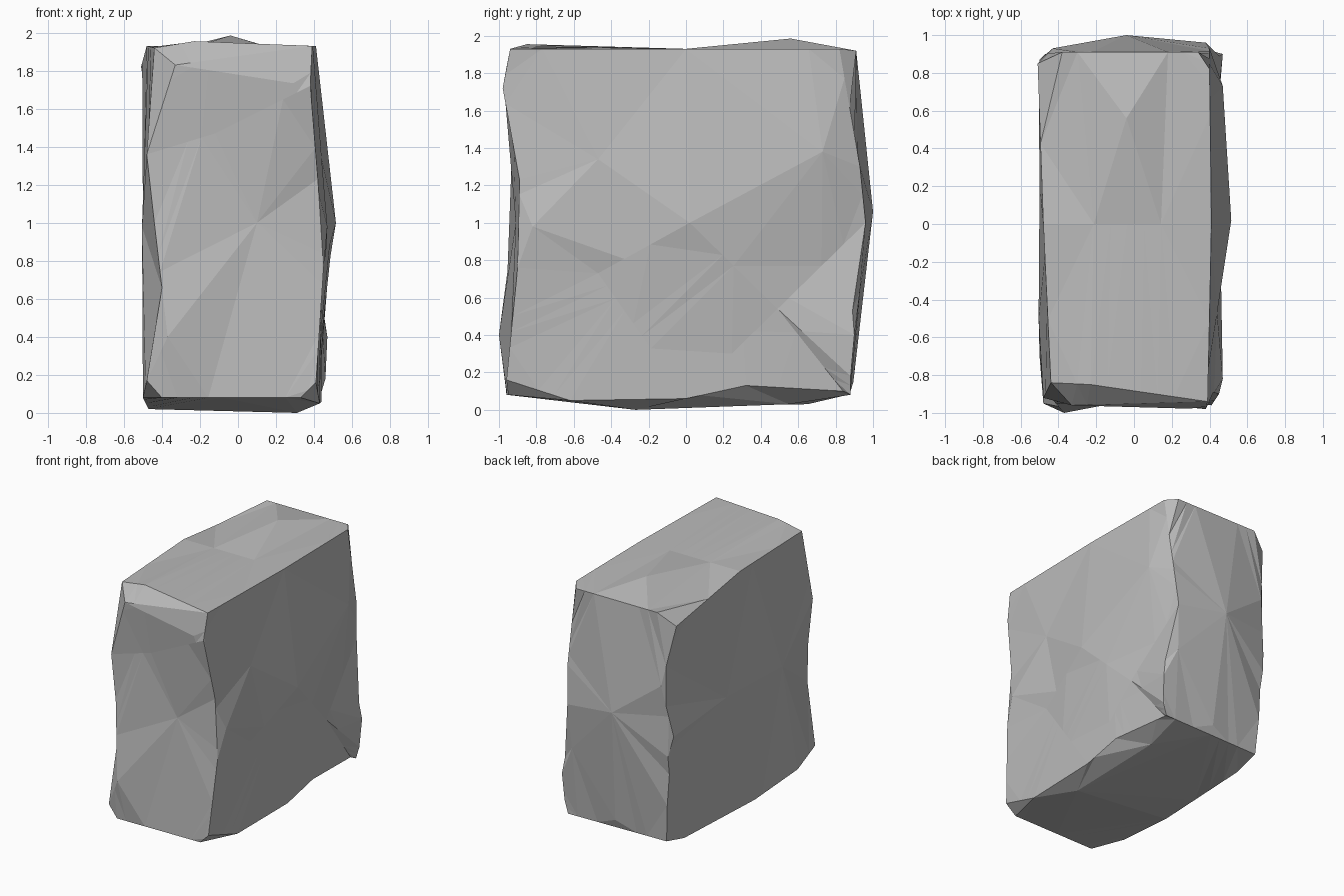
import math
import bpy
import bmesh
from mathutils import Vector

cube = bpy.data.objects.get("Cube")
if cube:
    bpy.data.objects.remove(cube, do_unlink=True)

CENTRE = Vector((0, 0, 1))
HALF_SIZE = Vector((0.5, 1, 1))
SPACING = 0.09


def ridge(*corners):
    """Return closely spaced points along a crease, so the skin keeps it sharp."""
    points = [Vector(corners[0])]
    for corner in corners[1:]:
        start, end = points[-1], Vector(corner)
        steps = math.ceil((end - start).length / SPACING)
        points += [start.lerp(end, (i + 1) / steps) for i in range(steps)]
    return points


def peaks(*spots):
    """Return loose high or low points inside a face."""
    return [Vector(s) for s in spots]


def wrap_stone(name, points, material):
    """Join the points with a closed skin: hull their directions, then restore their real places."""
    bm = bmesh.new()
    places = {}
    unique = []
    for point in points:
        if all((point - other).length > 0.01 for other in unique):
            unique.append(point)
    for point in unique:
        offset = point - CENTRE
        direction = Vector([o / h for o, h in zip(offset, HALF_SIZE)]).normalized()
        places[bm.verts.new(direction)] = point
    bmesh.ops.convex_hull(bm, input=list(bm.verts))
    for vert, point in places.items():
        vert.co = point
    bmesh.ops.recalc_face_normals(bm, faces=list(bm.faces))
    # Merge the flat slivers into broad facets
    bmesh.ops.dissolve_limit(bm, angle_limit=math.radians(1), verts=list(bm.verts),
                             edges=list(bm.edges))
    bmesh.ops.triangulate(bm, faces=list(bm.faces))
    mesh = bpy.data.meshes.new(name)
    bm.to_mesh(mesh)
    bm.free()
    mesh.materials.append(material)
    stone = bpy.data.objects.new(name, mesh)
    bpy.context.scene.collection.objects.link(stone)
    return stone


def flat_colour(name, colour):
    material = bpy.data.materials.new(name)
    material.use_nodes = True
    material.diffuse_color = colour
    material.node_tree.nodes["Principled BSDF"].inputs["Base Color"].default_value = colour
    return material


# Corners where several creases meet
top_fr, top_fl = (.39, -.94, 1.93), (-.44, -.84, 1.92)
top_br, top_bl = (.4, .82, 1.93), (-.51, .85, 1.82)
foot_fr, foot_fl = (.41, -.96, .16), (-.48, -.95, .17)
foot_br, foot_bl = (.43, .88, .08), (-.43, .86, .08)
brow_left, brow_right = (-.33, -.96, 1.83), (.38, -.98, 1.72)
shoulder = (-.48, -.92, 1.36)
notch, notch_top, notch_foot = (.44, .49, .54), (.46, .88, .18), (.41, .84, .1)
waist_right, waist_back = (.515, .02, 1), (.38, .96, 1)
hip_right, foot_middle = (.44, -.47, .73), (.44, 0, .06)

# Upright creases at the four corners
front_right = ridge(top_fr, brow_right, (.42, -.89, 1.23), (.45, -.9, .76), foot_fr)
front_left = ridge(shoulder, (-.44, -.92, 1), (-.37, -1, .4), foot_fl)
back_right = ridge(top_br, (.4, .93, 1.3), waist_back, (.45, .89, .53),
                   (.47, .9, .4), notch_top, foot_br)
back_left = ridge(top_bl, (-.43, .93, 1.35), (-.5, .87, .94), (-.47, .9, .78),
                  (-.46, .85, .48), (-.45, .88, .38), foot_bl)

# Creases round and across the top
top_right = ridge(top_fr, (.41, 0, 1.93), top_br)
top_left = ridge(top_fl, (-.48, 0, 1.93), top_bl)
top_back = ridge(top_br, (.34, .91, 1.92), (-.38, .91, 1.92), top_bl)
top_front = ridge(top_fl, (-.23, -.85, 1.955), top_fr)
top_middle = ridge((-.48, 0, 1.93), (.41, 0, 1.93))

# Sloping brow under the front top edge, and the hollow below it
brow = ridge(top_fr, brow_left, brow_right) + ridge(top_fl, brow_left, shoulder, top_fl)
hollow = ridge(shoulder, (-.12, -.93, 1.47), brow_right)

# Creases round the foot
foot_right = ridge(foot_fr, (.43, -.62, .05), foot_middle, (.44, .32, .13),
                   notch_foot, foot_br)
foot_left = ridge(foot_fl, (-.5, -.7, .08), (-.47, -.2, .02), (-.44, .65, .03), foot_bl)
foot_front = ridge(foot_fr, (.33, -.95, .08), (-.4, -.96, .08), foot_fl)
foot_back = ridge(foot_br, foot_bl)

# Sharp notch and broad folds on the right face
notch_edges = ridge(notch_top, notch, notch_foot) + ridge(waist_back, notch)
folds = ridge(hip_right, waist_right, notch) + ridge(hip_right, foot_middle, notch)

# Bulges and dents inside the faces
front_face = peaks((.1, -.91, 1))
right_face = peaks((.44, -.47, 1.34), (.47, -.82, .98), (.47, .73, 1.38))
back_face = peaks((-.04, 1, 1.06), (.36, .93, .64), (0, .895, .15))
left_face = peaks((-.505, -.5, .98), (-.5, .2, 1))
crown = peaks((-.04, .56, 1.985))
underside = peaks((.31, -.27, 0), (.3, .55, .03))

creases = (front_right + front_left + back_right + back_left
           + top_right + top_left + top_back + top_front + top_middle + brow + hollow
           + foot_right + foot_left + foot_front + foot_back + notch_edges + folds)
surfaces = front_face + right_face + back_face + left_face + crown + underside

wrap_stone("stone_block", creases + surfaces, flat_colour("stone grey", (.5, .5, .5, 1)))
